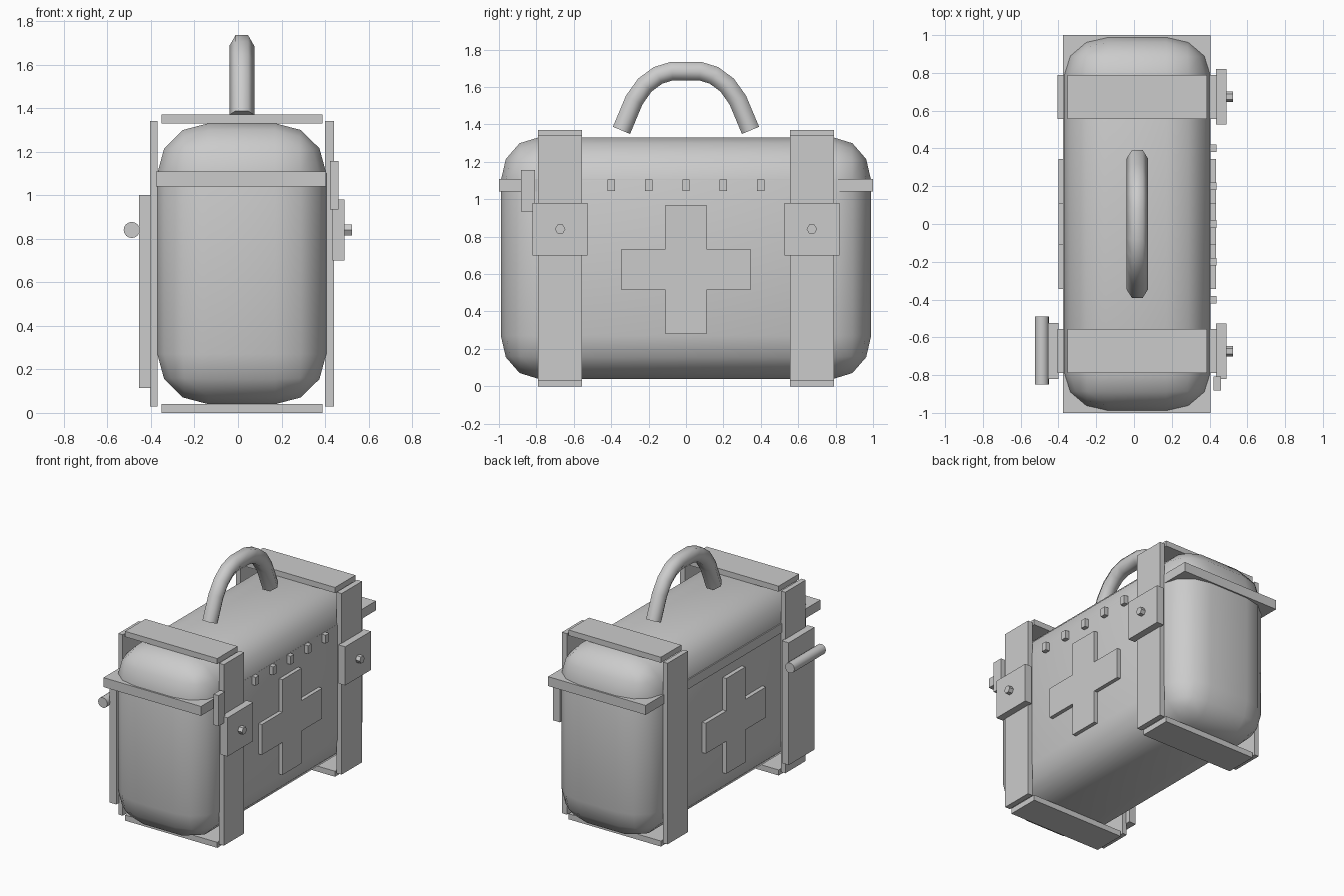
import bpy, bmesh, math
from mathutils import Vector

if "Cube" in bpy.data.objects:
    bpy.data.objects.remove(bpy.data.objects["Cube"])

CX = 0.0175  # centre of the case in x


def finish(name, bm, smooth=None):
    bmesh.ops.recalc_face_normals(bm, faces=bm.faces[:])
    me = bpy.data.meshes.new(name)
    bm.to_mesh(me)
    bm.free()
    ob = bpy.data.objects.new(name, me)
    bpy.context.collection.objects.link(ob)
    if smooth is not None:
        bpy.ops.object.select_all(action='DESELECT')
        bpy.context.view_layer.objects.active = ob
        ob.select_set(True)
        bpy.ops.object.shade_smooth_by_angle(angle=math.radians(smooth))
    return ob


def cube_bm(size):
    bm = bmesh.new()
    bmesh.ops.create_cube(bm, size=1)
    bmesh.ops.scale(bm, vec=size, verts=bm.verts)
    return bm


def box(name, x, y, z):
    bm = cube_bm((x[1] - x[0], y[1] - y[0], z[1] - z[0]))
    bmesh.ops.translate(bm, vec=[(a + b) / 2 for a, b in (x, y, z)], verts=bm.verts)
    return finish(name, bm)


def sweep(name, rings, smooth=None):
    """Closed tube through rings of points, capped at both ends."""
    bm = bmesh.new()
    rows = [[bm.verts.new(p) for p in r] for r in rings]
    n = len(rows[0])
    for a, b in zip(rows, rows[1:]):
        for i in range(n):
            j = (i + 1) % n
            bm.faces.new((a[i], a[j], b[j], b[i]))
    bm.faces.new(rows[0])
    bm.faces.new(rows[-1])
    return finish(name, bm, smooth)


def circle(n, r):
    return [(r * math.cos(2 * math.pi * i / n), r * math.sin(2 * math.pi * i / n)) for i in range(n)]


# rounded case body
r, w = 0.22, (0.235, 0.2, 0.23)
size = (0.776, 1.98, 1.29)
k = [a / r for a in w]
bm = cube_bm([s / f for s, f in zip(size, k)])
bmesh.ops.bevel(bm, geom=bm.edges[:], offset=r, offset_type='OFFSET', segments=3,
                profile=0.5, affect='EDGES')
bmesh.ops.scale(bm, vec=k, verts=bm.verts)
bmesh.ops.translate(bm, vec=(CX, 0, 0.685), verts=bm.verts)
finish("case_body", bm, 40)

# lid rim
box("lid_rim", (-0.377, 0.404), (-1, 1), (1.04, 1.108))

# straps, buckles and buckle pins at both ends
for s, tag in ((-1, "front"), (1, "back")):
    y = sorted((s * 0.557, s * 0.79))
    box(tag + "_strap_right", (0.4, 0.44), y, (0.03, 1.34))
    box(tag + "_strap_left", (-0.405, -0.37), y, (0.03, 1.34))
    box(tag + "_strap_top", (-0.352, 0.387), y, (1.33, 1.37))
    box(tag + "_strap_bottom", (-0.352, 0.387), y, (0, 0.04))
    c = s * 0.673
    box(tag + "_buckle", (0.435, 0.49), (c - 0.147, c + 0.147), (0.70, 0.98))
    sweep(tag + "_buckle_pin", [[(x, c + a, 0.84 + b) for a, b in circle(6, 0.028)]
                                for x in (0.48, 0.523)])

# raised crosses on both long sides
a, b = 0.11, 0.345
cross = [(a, a), (a, b), (-a, b), (-a, a), (-b, a), (-b, -a),
         (-a, -a), (-a, -b), (a, -b), (a, -a), (b, -a), (b, a)]
for tag, xs in (("right", (0.39, 0.433)), ("left", (-0.36, -0.4))):
    sweep(tag + "_cross", [[(x, p, 0.625 + q) for p, q in cross] for x in xs])

# row of studs under the lid
for i in range(5):
    y = -0.4 + 0.2 * i
    box("rim_stud", (0.39, 0.436), (y - 0.02, y + 0.02), (1.045, 1.105))

# side clip, left pouch and rolled bar
box("side_clip", (0.422, 0.461), (-0.882, -0.808), (0.935, 1.157))
box("left_pouch", (-0.455, -0.4), (-0.82, -0.525), (0.115, 1.0))
sweep("left_bar", [[(-0.488 + p, y, 0.84 + q) for p, q in circle(16, 0.037)]
                   for y in (-0.85, -0.49)], 40)

# carrying handle: hexagonal tube along an arch
half = [(-0.345, 1.368), (-0.277, 1.53), (-0.22, 1.61), (-0.15, 1.662), (-0.075, 1.685)]
path = [Vector((0, y, z)) for y, z in half + [(-y, z) for y, z in reversed(half)]]
rings = []
for i, p in enumerate(path):
    t = (path[min(i + 1, len(path) - 1)] - path[max(i - 1, 0)]).normalized()
    n = Vector((0, -t.z, t.y))
    rings.append([p + Vector((CX + u, 0, 0)) + n * v for u, v in circle(6, 0.0575)])
sweep("carry_handle", rings, 65)
